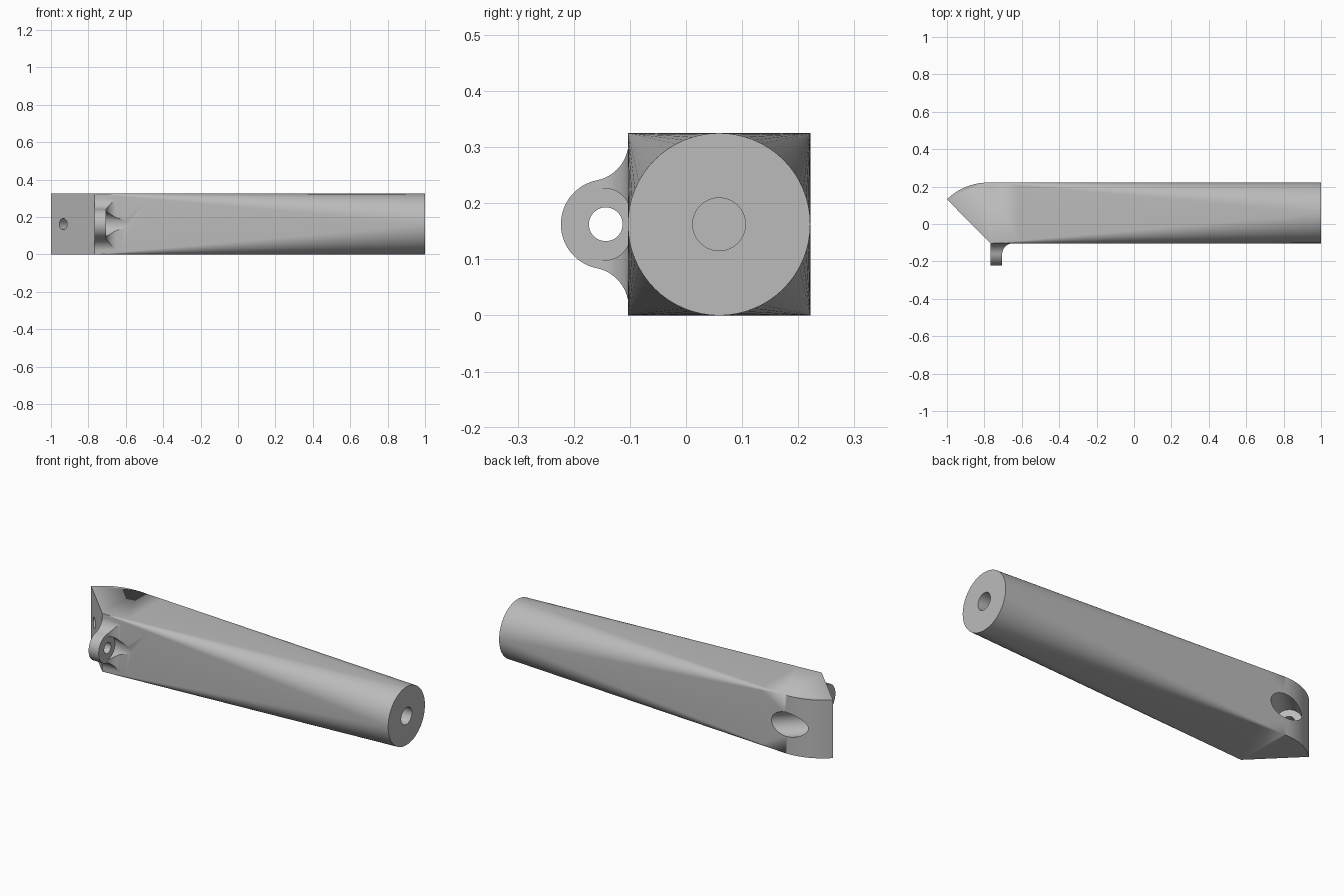
import bpy, bmesh
from math import sin, cos, pi, radians, atan2
from mathutils import Vector

cube = bpy.data.objects.get("Cube")
if cube:
    bpy.data.objects.remove(cube, do_unlink=True)

R = 0.1625                       # half the width of the square head
CY, CZ = 0.059, R                # bar axis
WALL = CY - R + 0.001            # front wall, nudged inside for clean unions
START = -0.767                   # where the square head begins to round off


def finish(name, bm):
    bmesh.ops.remove_doubles(bm, verts=bm.verts, dist=1e-5)
    bmesh.ops.recalc_face_normals(bm, faces=bm.faces)
    mesh = bpy.data.meshes.new(name)
    bm.to_mesh(mesh)
    bm.free()
    ob = bpy.data.objects.new(name, mesh)
    bpy.context.collection.objects.link(ob)
    return ob


def prism(name, points, sweep):
    """Solid made by sweeping a closed outline along a vector."""
    bm = bmesh.new()
    face = bm.faces.new([bm.verts.new(p) for p in points])
    out = bmesh.ops.extrude_face_region(bm, geom=[face], use_keep_orig=True)
    moved = [g for g in out["geom"] if isinstance(g, bmesh.types.BMVert)]
    bmesh.ops.translate(bm, verts=moved, vec=sweep)
    return finish(name, bm)


def arc(cx, cy, r, a0, a1, n):
    return [(cx + r * cos(a0 + (a1 - a0) * i / n),
             cy + r * sin(a0 + (a1 - a0) * i / n)) for i in range(n + 1)]


def drill(name, start, end, r0, r1=None):
    """Round or tapered cutter between two points."""
    a, b = Vector(start), Vector(end)
    bm = bmesh.new()
    bmesh.ops.create_cone(bm, cap_ends=True, segments=64, radius1=r0,
                          radius2=r0 if r1 is None else r1, depth=(b - a).length)
    turn = (b - a).to_track_quat('Z', 'Y').to_matrix()
    bmesh.ops.rotate(bm, verts=bm.verts, matrix=turn)
    bmesh.ops.translate(bm, verts=bm.verts, vec=(a + b) / 2)
    return finish(name, bm)


def combine(ob, other, how):
    mod = ob.modifiers.new(how.lower(), 'BOOLEAN')
    mod.operation, mod.object, mod.solver = how, other, 'EXACT'
    with bpy.context.temp_override(object=ob, active_object=ob):
        bpy.ops.object.modifier_apply(modifier=mod.name)
    bpy.data.objects.remove(other, do_unlink=True)


# Bar: square section whose corners round off steadily into a full circle
def section(x, t):
    r, pts = t * R, []
    for q in range(4):
        mid = q * pi / 2 + pi / 4
        sy = 1 if cos(mid) > 0 else -1
        sz = 1 if sin(mid) > 0 else -1
        pts += [(x, y, z) for y, z in arc(CY + sy * (R - r), CZ + sz * (R - r), r,
                                          q * pi / 2, (q + 1) * pi / 2, 16)]
    return pts


bm = bmesh.new()
steps = 12
stations = [(-1.05, 0)] + [(START + (1 - START) * i / steps, i / steps)
                           for i in range(steps + 1)]
rings = [[bm.verts.new(p) for p in section(x, t)] for x, t in stations]
for a, b in zip(rings, rings[1:]):
    for i in range(len(a)):
        j = (i + 1) % len(a)
        bm.faces.new((a[i], a[j], b[j], b[i]))
bm.faces.new(rings[0])
bm.faces.new(rings[-1])
body = finish("bar_holder", bm)

# Head outline: 45 degree seat at the front, rounded nose at the back
nose = arc(-0.78, CY + R - 0.314, 0.314, pi / 2, radians(134.5), 20)
plan = nose + [(-0.6, -0.27), (1.1, -0.27), (1.1, 0.3)]
combine(body, prism("head_shape", [(x, y, -0.1) for x, y in plan], (0, 0, 0.6)),
        'INTERSECT')

# Clamp lug: rounded ear blended into the wall in both directions
LY, LR, FR, FZ = -0.143, 0.08, 0.07, 0.147
blend = arc(WALL - FR, FZ, FR, 0, atan2(-FZ, 0.03), 14)
ear = arc(LY, 0, LR, atan2(FZ, -0.03), 2 * pi - atan2(FZ, -0.03), 32)
side = [(-0.05, FZ)] + blend + ear[1:-1] + [(y, -z) for y, z in reversed(blend)]
side.append((-0.05, -FZ))
lug = prism("lug", [(-0.767, y, CZ + z) for y, z in side], (0.2, 0, 0))
fillet = arc(-0.645, WALL - 0.06, 0.06, pi, pi / 2, 14)
top = [(-0.8, -0.02), (-0.8, -0.3), (-0.705, -0.3)] + fillet + [(-0.645, -0.02)]
combine(lug, prism("lug_plan", [(x, y, -0.1) for x, y in top], (0, 0, 0.6)),
        'INTERSECT')
combine(body, lug, 'UNION')

# Lug hole and its tapered screw-head clearance
combine(body, drill("lug_hole", (-0.9, LY, CZ), (-0.69, LY, CZ), 0.03), 'DIFFERENCE')
combine(body, drill("lug_clearance", (-0.706, LY, CZ), (-0.567, LY, CZ), 0.065, 0.035),
        'DIFFERENCE')

# Screw hole square to the seat, counterbored from the back
seat = Vector((-0.935, 0.065, CZ))
axis = Vector((1, 1, 0)).normalized()
combine(body, drill("seat_hole", seat - axis * 0.1, seat + axis * 0.1, 0.03),
        'DIFFERENCE')
combine(body, drill("seat_counterbore", seat + axis * 0.07, seat + axis * 0.5, 0.067),
        'DIFFERENCE')

# Blind hole in the round end
combine(body, drill("end_hole", (0.7, CY, CZ), (1.1, CY, CZ), 0.047), 'DIFFERENCE')

# Plain grey metal
grey = bpy.data.materials.new("grey_metal")
grey.use_nodes = True
colour = (0.5, 0.5, 0.5, 1)
grey.diffuse_color = colour
grey.node_tree.nodes["Principled BSDF"].inputs["Base Color"].default_value = colour
body.data.materials.clear()
body.data.materials.append(grey)
for poly in body.data.polygons:
    poly.material_index = 0

bpy.ops.object.select_all(action='DESELECT')
body.select_set(True)
bpy.context.view_layer.objects.active = body
bpy.ops.object.shade_smooth_by_angle(angle=radians(25))
